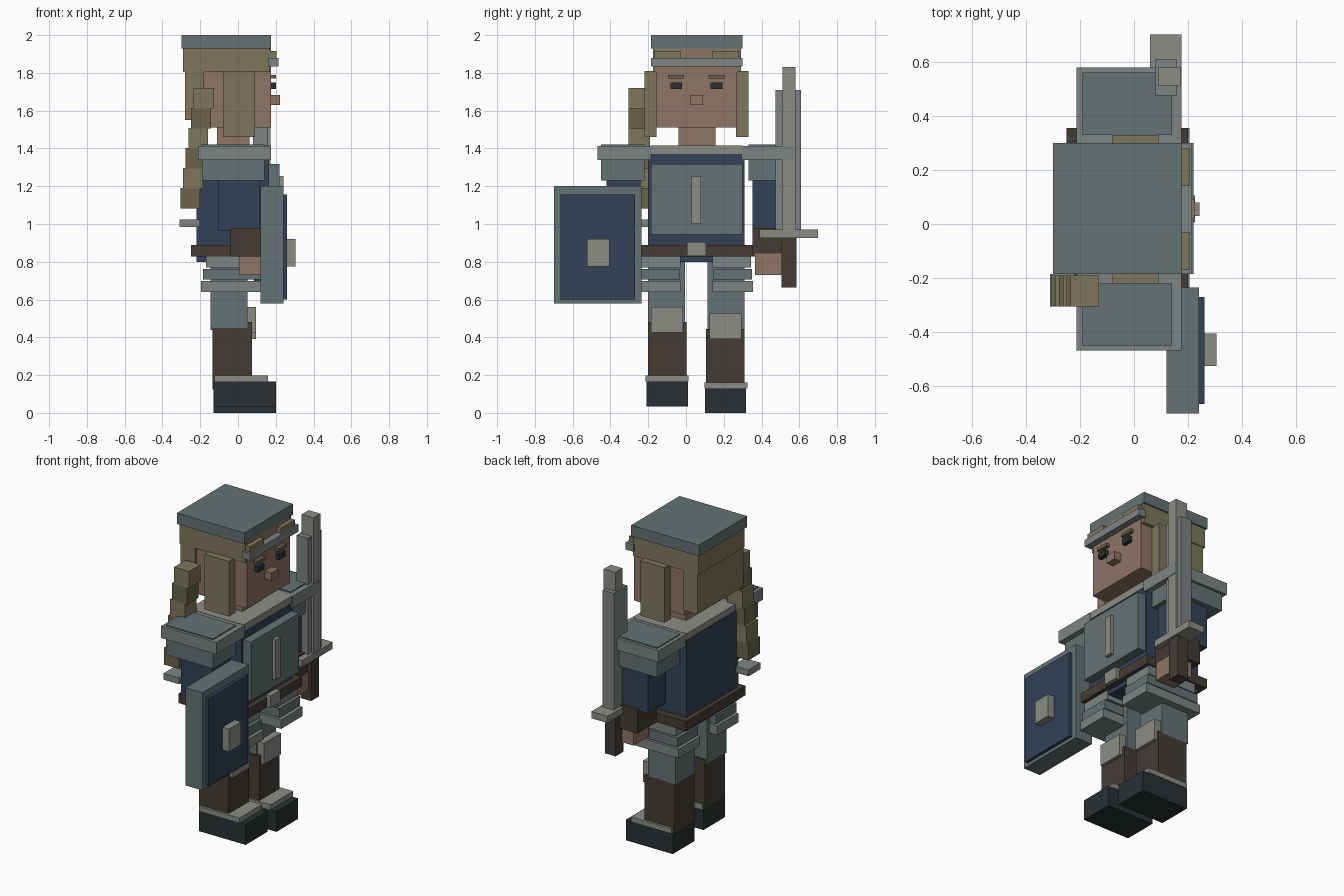
import bpy

MID = 0.055  # the figure's own symmetry plane in y (it faces +x)


def lin(c):
    return c / 12.92 if c <= 0.04045 else ((c + 0.055) / 1.055) ** 2.4


def mat(name, hexcol):
    m = bpy.data.materials.new(name)
    rgb = [lin(int(hexcol[i:i + 2], 16) / 255) for i in (0, 2, 4)]
    m.diffuse_color = (*rgb, 1)
    return m


STEEL = mat("steel", "647273")
PALE = mat("pale_metal", "8B8D84")
TRIM = mat("trim_metal", "7C8583")
NAVY = mat("navy_cloth", "334257")
LEATHER = mat("leather", "453C35")
SKIN = mat("skin", "8E7566")
HAIR = mat("hair", "7F775C")
BROW = mat("brow", "6A624B")
DARK = mat("dark", "283033")


def box(name, m, x, y, z):
    """Box from its (min, max) range on each axis."""
    x0, x1 = x
    y0, y1 = y
    z0, z1 = z
    v = [(a, b, c) for a in (x0, x1) for b in (y0, y1) for c in (z0, z1)]
    f = [(0, 1, 3, 2), (4, 6, 7, 5), (0, 4, 5, 1), (2, 3, 7, 6), (0, 2, 6, 4), (1, 5, 7, 3)]
    me = bpy.data.meshes.new(name)
    me.from_pydata(v, [], f)
    me.materials.append(m)
    ob = bpy.data.objects.new(name, me)
    bpy.context.collection.objects.link(ob)
    return ob


def pair(name, m, x, y, z, drop=0.0):
    """Left part (+y) and its mirror; the left one may sit lower by drop."""
    box("left_" + name, m, x, y, (z[0] - drop, z[1] - drop))
    box("right_" + name, m, x, (2 * MID - y[1], 2 * MID - y[0]), z)


# Head, hair and helmet
box("head", SKIN, (-0.18, 0.175), (-0.16, 0.27), (1.51, 1.93))
box("neck", SKIN, (-0.11, 0.06), (-0.04, 0.155), (1.40, 1.51))
box("helmet_cap", STEEL, (-0.30, 0.175), (-0.185, 0.30), (1.93, 2.0))
box("hair_top", HAIR, (-0.29, 0.17), (-0.175, 0.29), (1.805, 1.93))
box("hair_back", HAIR, (-0.28, -0.18), (-0.175, 0.285), (1.55, 1.805))
box("headband", TRIM, (0.16, 0.215), (-0.185, 0.30), (1.835, 1.88))
pair("side_lock", HAIR, (-0.08, 0.09), (0.265, 0.33), (1.46, 1.81))
pair("fringe", HAIR, (0.17, 0.205), (0.14, 0.28), (1.85, 1.915))

# Face
pair("eye", DARK, (0.17, 0.2), (0.13, 0.192), (1.715, 1.75))
pair("eyebrow", BROW, (0.17, 0.2), (0.12, 0.205), (1.77, 1.79))
box("nose", SKIN, (0.17, 0.223), (0.02, 0.09), (1.63, 1.682))

# Braid hanging on the right side
for i in range(6):
    s = 0.014 * i
    box(f"braid_{i}", HAIR if i % 2 == 0 else BROW, (-0.235 - s, -0.13 - s),
        (-0.305, -0.19), (1.612 - 0.106 * i, 1.72 - 0.106 * i))
box("braid_tie", TRIM, (-0.31, -0.2), (-0.305, -0.185), (0.985, 1.025))

# Torso
box("torso", NAVY, (-0.22, 0.165), (-0.20, 0.31), (0.80, 1.375))
box("collar", PALE, (-0.215, 0.17), (-0.185, 0.30), (1.37, 1.415))
box("chest_plate", STEEL, (0.14, 0.22), (-0.185, 0.30), (0.945, 1.318))
box("chest_stripe", PALE, (0.21, 0.242), (0.03, 0.08), (1.0, 1.255))
box("belt", LEATHER, (-0.25, 0.2), (-0.24, 0.355), (0.828, 0.888))
box("buckle", PALE, (0.19, 0.225), (0.005, 0.105), (0.83, 0.905))

# Shoulders and arms
pair("shoulder_pad", TRIM, (-0.213, 0.175), (0.295, 0.578), (1.338, 1.413))
pair("shoulder_guard", STEEL, (-0.19, 0.14), (0.33, 0.56), (1.23, 1.42))
pair("arm", NAVY, (-0.105, 0.115), (0.352, 0.53), (0.965, 1.24))
pair("glove", LEATHER, (-0.04, 0.135), (0.352, 0.545), (0.828, 0.98))
pair("hand", SKIN, (0.005, 0.14), (0.365, 0.52), (0.73, 0.845))

# Shield
box("shield_frame", STEEL, (0.12, 0.24), (-0.70, -0.235), (0.58, 1.20))
box("shield_panel", NAVY, (0.22, 0.26), (-0.665, -0.27), (0.60, 1.155))
box("shield_boss", PALE, (0.25, 0.305), (-0.525, -0.405), (0.775, 0.92))

# Sword
box("sword_grip", LEATHER, (0.085, 0.16), (0.505, 0.585), (0.665, 0.93))
box("sword_guard", PALE, (0.06, 0.175), (0.39, 0.70), (0.927, 0.97))
box("sword_blade", TRIM, (0.08, 0.158), (0.475, 0.61), (0.97, 1.71))
box("sword_tip", PALE, (0.09, 0.172), (0.51, 0.58), (0.97, 1.83))

# Hip plates, three layers
for i, (m, x, y) in enumerate([(TRIM, (-0.17, 0.175), (0.14, 0.345)),
                               (STEEL, (-0.185, 0.19), (0.145, 0.35)),
                               (TRIM, (-0.197, 0.205), (0.14, 0.355))]):
    pair(f"hip_plate_{i}", m, x, y, (0.77 - 0.065 * i, 0.828 - 0.065 * i))

# Legs and boots, the left one a little lower
STEP = 0.035
pair("leg", STEEL, (-0.145, 0.05), (0.115, 0.31), (0.45, 0.84), 0.01)
pair("boot_shaft", LEATHER, (-0.135, 0.075), (0.107, 0.31), (0.16, 0.48), STEP)
pair("knee_plate", PALE, (0.04, 0.095), (0.125, 0.295), (0.425, 0.56), STEP)
pair("boot_trim", PALE, (-0.125, 0.16), (0.098, 0.325), (0.165, 0.197), STEP)
pair("shoe", DARK, (-0.13, 0.2), (0.10, 0.318), (0.035, 0.165), STEP)
